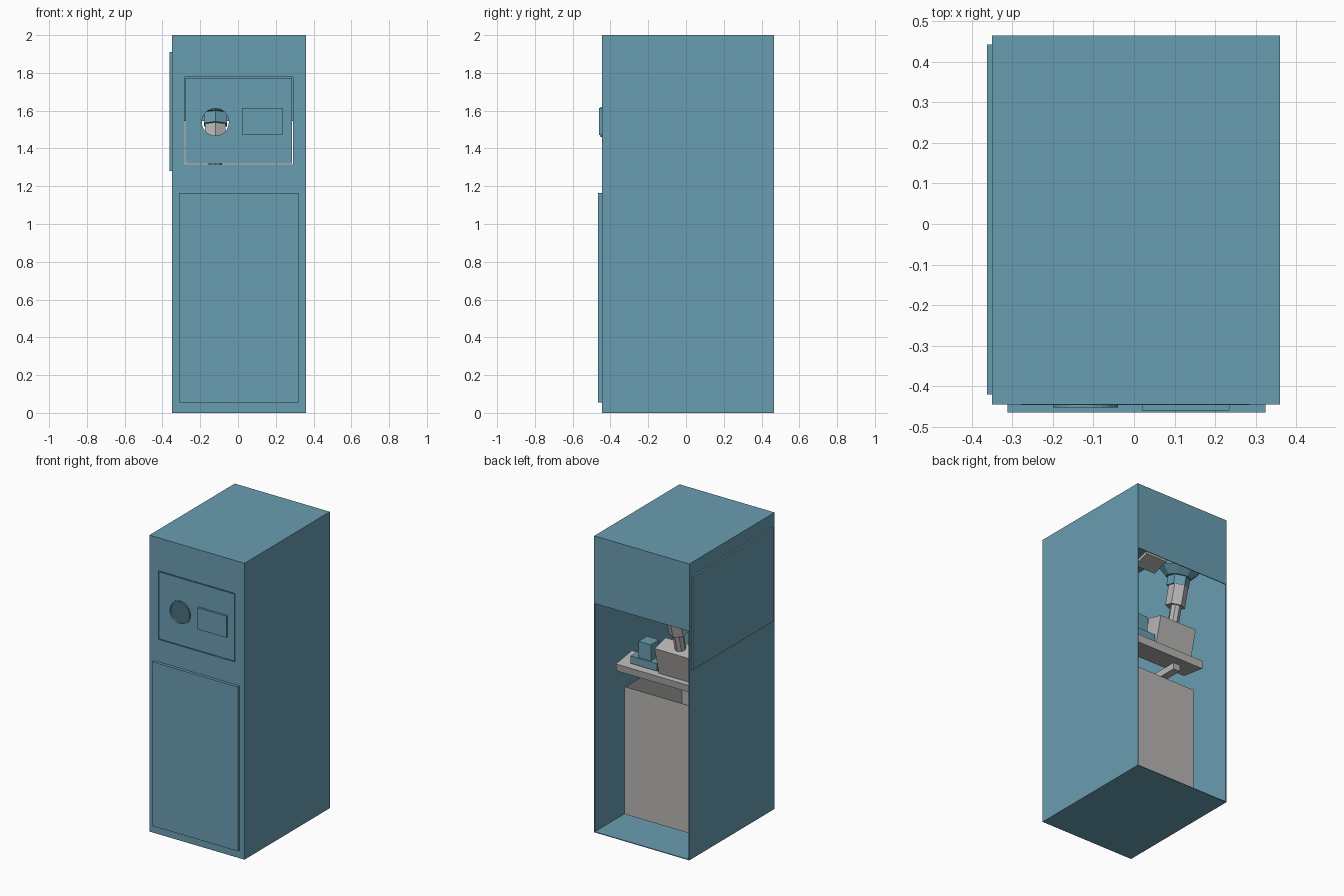
import bpy, math
from mathutils import Matrix

if "Cube" in bpy.data.objects:
    bpy.data.objects.remove(bpy.data.objects["Cube"])

def mat(name, col):
    m = bpy.data.materials.new(name)
    m.diffuse_color = (*col, 1)
    m.use_nodes = True
    m.node_tree.nodes["Principled BSDF"].inputs["Base Color"].default_value = m.diffuse_color
    return m

BLUE = mat("steel blue", (0.141, 0.337, 0.434))
GREY = mat("light grey", (0.48, 0.47, 0.46))

def box(name, x0, x1, y0, y1, z0, z1, m, tilt=0):
    """Box from its limits, optionally tilted about the x axis."""
    bpy.ops.mesh.primitive_cube_add(size=1, location=((x0+x1)/2, (y0+y1)/2, (z0+z1)/2))
    o = bpy.context.object
    o.name = name
    o.data.transform(Matrix.Diagonal((x1-x0, y1-y0, z1-z0, 1)))
    o.rotation_euler.x = tilt
    o.data.materials.append(m)
    return o

def tube(name, loc, r0, r1, depth, m, sides=24, tilt=0):
    bpy.ops.mesh.primitive_cone_add(vertices=sides, radius1=r0, radius2=r1, depth=depth,
                                    location=loc, rotation=(tilt, 0, 0))
    o = bpy.context.object
    o.name = name
    o.data.materials.append(m)
    return o

def cut(target, cutter):
    b = target.modifiers.new("cut", 'BOOLEAN')
    b.operation, b.object, b.solver = 'DIFFERENCE', cutter, 'EXACT'
    bpy.context.view_layer.objects.active = target
    bpy.ops.object.modifier_apply(modifier=b.name)

X0, X1, Y0, Y1, T = -0.35, 0.36, -0.445, 0.465, 0.005

# Thin sheet cabinet, open at the lower back
box("floor", X0, X1, Y0, Y1, 0, T, BLUE)
box("roof", X0, X1, Y0, Y1, 2-T, 2, BLUE)
box("left_wall", X0, X0+T, Y0, Y1, 0, 2, BLUE)
box("right_wall", X1-T, X1, Y0, Y1, 0, 2, BLUE)
box("upper_back_panel", X0, X1, Y1-T, Y1, 1.545, 2, BLUE)
front = box("front_wall", X0, X1, Y0, Y0+T, 0, 2, BLUE)

# Control panel with a gap around it and a round opening
opening = box("panel_cutter", -0.283, 0.29, -0.5, -0.4, 1.315, 1.777, BLUE)
hole = tube("hole_cutter", (-0.12, -0.445, 1.54), 0.072, 0.072, 0.2, BLUE, 24, math.pi/2)
cut(front, opening)
panel = box("control_panel", -0.278, 0.285, Y0-0.001, Y0+0.006, 1.32, 1.772, BLUE)
cut(panel, hole)
ring = tube("opening_ring", (-0.12, -0.446, 1.54), 0.08, 0.08, 0.012, BLUE, 24, math.pi/2)
cut(ring, hole)
for c in (opening, hole):
    bpy.data.objects.remove(c)
box("screen", 0.02, 0.235, -0.46, Y0, 1.47, 1.615, BLUE)

# Outer doors
box("front_door", -0.312, 0.324, -0.465, Y0, 0.055, 1.163, BLUE)
box("side_door", -0.362, X0, -0.42, 0.442, 1.28, 1.91, BLUE)

# Open-topped collection bin
bx0, bx1, by0, by1, bz0, bz1 = -0.305, 0.315, -0.405, 0.205, 0.035, 0.895
box("bin_floor", bx0, bx1, by0, by1, bz0, bz0+T, GREY)
for n, x in (("left", bx0), ("right", bx1-T)):
    box("bin_wall_"+n, x, x+T, by0, by1, bz0, bz1, GREY)
for n, y in (("front", by0), ("back", by1-T)):
    box("bin_wall_"+n, bx0, bx1, y, y+T, bz0, bz1, GREY)

# Sorting tray above the bin
box("tray", -0.32, 0.33, 0.10, 0.275, 1.035, 1.085, GREY, math.radians(-8))
for x in (-0.2, 0.17):
    box("tray_rib", x, x+0.05, 0.0, 0.2, 0.99, 1.035, GREY)
box("motor_base", 0.04, 0.24, 0.13, 0.25, 1.09, 1.14, BLUE)
box("motor", 0.095, 0.185, 0.15, 0.24, 1.14, 1.25, BLUE)

# Gripper column behind the opening, leaning backwards
lean = math.radians(-14)
box("column_block", -0.25, 0.03, 0.15, 0.27, 1.08, 1.28, GREY, lean)
tube("column_neck", (-0.12, 0.245, 1.34), 0.035, 0.035, 0.16, GREY, 8, lean)
tube("column_head", (-0.12, 0.265, 1.46), 0.062, 0.062, 0.13, GREY, 6, lean)
tube("coupling", (-0.12, 0.28, 1.555), 0.07, 0.07, 0.06, BLUE, 6, lean)
tube("coupling_collar", (-0.12, 0.29, 1.61), 0.08, 0.13, 0.05, BLUE, 8, lean)
box("mount_bracket", -0.06, 0.10, 0.12, 0.24, 1.68, 1.70, GREY, math.radians(15))
